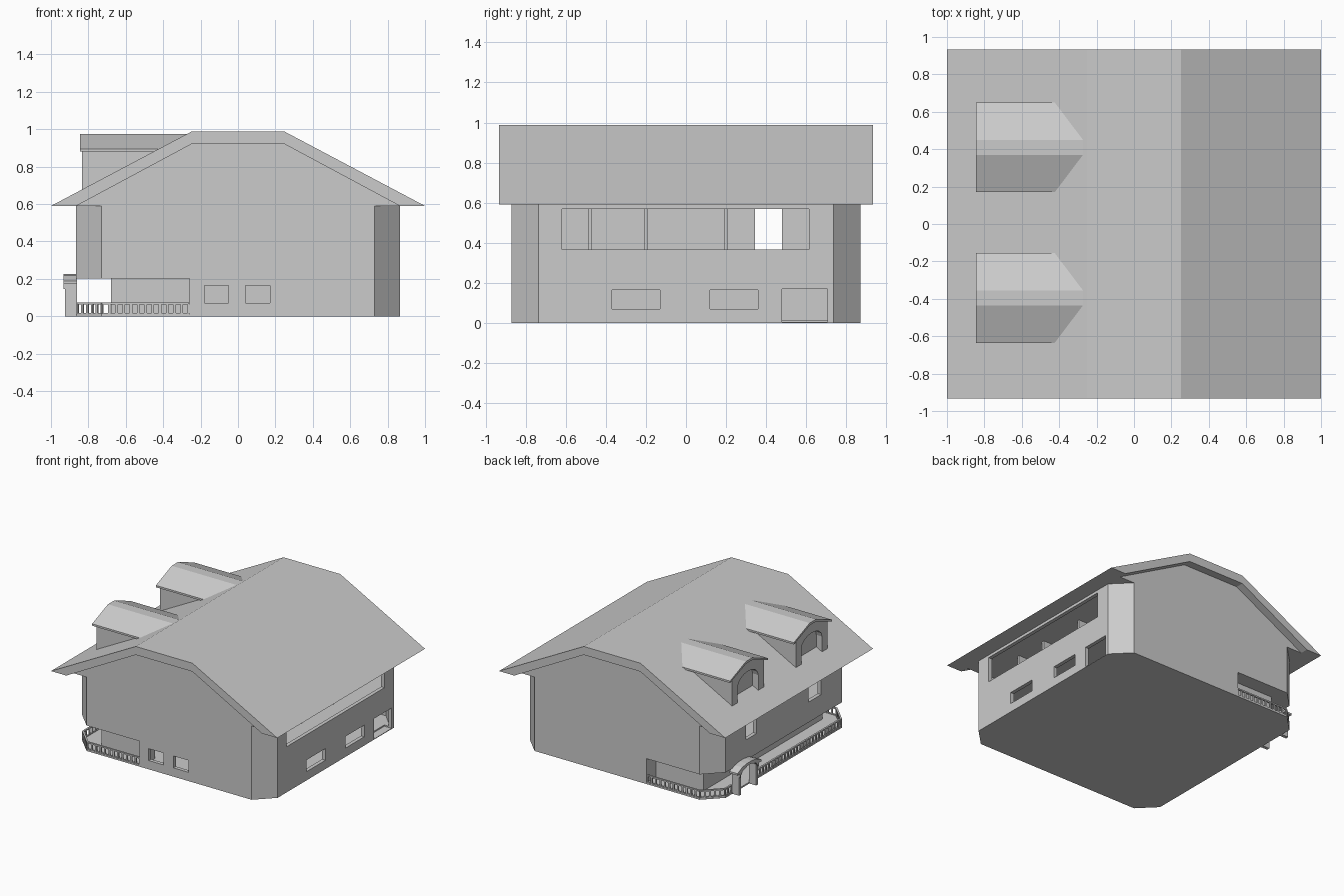
import bpy, bmesh, math
from mathutils import Vector

if "Cube" in bpy.data.objects:
    bpy.data.objects.remove(bpy.data.objects["Cube"])


def prism(name, pts, axis, a, b):
    """Extrude a 2D profile along an axis from a to b."""
    place = {'x': lambda u, v, w: (w, u, v),
             'y': lambda u, v, w: (u, w, v),
             'z': lambda u, v, w: (u, v, w)}[axis]
    bm = bmesh.new()
    lo = [bm.verts.new(place(u, v, a)) for u, v in pts]
    hi = [bm.verts.new(place(u, v, b)) for u, v in pts]
    bm.faces.new(lo)
    bm.faces.new(hi[::-1])
    for i in range(len(pts)):
        j = (i + 1) % len(pts)
        bm.faces.new((lo[i], lo[j], hi[j], hi[i]))
    bmesh.ops.recalc_face_normals(bm, faces=bm.faces)
    me = bpy.data.meshes.new(name)
    bm.to_mesh(me)
    bm.free()
    ob = bpy.data.objects.new(name, me)
    bpy.context.collection.objects.link(ob)
    return ob


def box(name, x0, x1, y0, y1, z0, z1):
    return prism(name, [(x0, y0), (x1, y0), (x1, y1), (x0, y1)], 'z', z0, z1)


def cut(target, cutter):
    """Subtract the cutter, then remove it."""
    mod = target.modifiers.new("cut", 'BOOLEAN')
    mod.operation = 'DIFFERENCE'
    mod.solver = 'EXACT'
    mod.object = cutter
    bpy.context.view_layer.objects.active = target
    bpy.ops.object.modifier_apply(modifier=mod.name)
    bpy.data.objects.remove(cutter)


def mirrored(half):
    """Close a profile by mirroring it across the first coordinate."""
    return half + [(-u, v) for u, v in reversed(half)]


def octagon(x, y, c):
    return [(x - c, -y), (x, c - y), (x, y - c), (x - c, y),
            (c - x, y), (-x, y - c), (-x, c - y), (c - x, -y)]


# house body with chamfered corners
walls = prism("house_walls", octagon(.865, .87, .135), 'z', 0, .59)
side = [(-.23, -.72), (-.23, -.84), (.72, -.84), (.835, -.72)]
lower_room = [(-.65, -.72)] + side + [(x, -y) for x, y in reversed(side)] + [(-.65, .72)]
cut(walls, prism("lower_room", lower_room, 'z', .015, .2))
cut(walls, prism("upper_room", octagon(.835, .84, .125), 'z', .345, .58))

# wrap-around porch recess
porch = [(-.26, -1), (-1, -1), (-1, 1), (-.26, 1),
         (-.26, .75), (-.68, .75), (-.68, -.75), (-.26, -.75)]
cut(walls, prism("porch_recess", porch, 'z', .012, .203))

# right side: window strip, two windows, door
for y0, y1, z0, z1 in [(-.62, .615, .365, .568), (-.37, -.13, .07, .163),
                       (.12, .36, .07, .163), (.48, .705, .005, .168)]:
    cut(walls, box("opening", .8, .9, y0, y1, z0, z1))
# left side: upper windows
for y0, y1 in [(.345, .48), (-.47, -.31)]:
    cut(walls, box("opening", -.9, -.8, y0, y1, .365, .568))
# front windows
for x0, x1 in [(-.18, -.05), (.04, .17)]:
    cut(walls, box("opening", x0, x1, -.9, -.8, .07, .165))

# partitions of the rooms
box("upper_partition_long", .28, .3, -.84, .345, .34, .585)
box("upper_partition_short", .28, .3, .48, .84, .34, .585)
for y in (-.48, -.2, .2):
    box("upper_cross_wall", .3, .7, y - .01, y + .01, .34, .585)
box("lower_partition", .28, .3, -.84, .84, .01, .205)

# gable block and main roof
prism("gable", mirrored([(.865, .59), (.25, .92)]), 'y', -.87, .87)
roof = [(-.865, .59), (-1, .59), (-.25, .987), (.25, .987), (1, .59),
        (.865, .59), (.25, .92), (-.25, .92)]
prism("main_roof", roof, 'y', -.933, .933)

# two dormers on the left slope
for cy in (.41, -.395):
    shift = lambda pts: [(u + cy, v) for u, v in pts]
    prism("dormer_roof", shift([(.24, .88), (.24, .895), (.04, .975), (-.04, .975),
                                (-.24, .895), (-.24, .88), (-.04, .957), (.04, .957)]),
          'x', -.845, -.2)
    wall = prism("dormer_wall", shift(mirrored([(.2, .64), (.2, .897), (.04, .96)])),
                 'x', -.835, -.35)
    arch = [(.13, .62)] + [(.13 * math.cos(math.pi * i / 8),
                            .8 + .08 * math.sin(math.pi * i / 8)) for i in range(9)]
    cut(wall, prism("dormer_window", shift(arch + [(-.13, .62)]), 'x', -.9, -.785))

# entrance portal
py = .53
for s in (-1, 1):
    y0, y1 = sorted((py + s * .095, py + s * .12))
    box("portal_post", -.925, -.86, y0, y1, 0, .17)
outer = [(.15, .175), (.15, .19), (.09, .217), (.03, .226)]
inner = [(.02, .205), (.085, .185), (.115, .145), (.12, .145), (.12, .175)]
prof = outer + [(-u, v) for u, v in reversed(outer)]
prof += [(-u, v) for u, v in reversed(inner)] + inner
prism("portal_canopy", [(u + py, v) for u, v in prof], 'x', -.932, -.86)


# porch railing
def bar(name, p, q, z0, z1, w):
    p, q = Vector(p), Vector(q)
    d = (q - p).normalized()
    n = Vector((-d.y, d.x)) * w / 2
    prism(name, [tuple(v) for v in (p - n, q - n, q + n, p + n)], 'z', z0, z1)


def railing(points):
    for p, q in zip(points, points[1:]):
        bar("railing_top", p, q, .062, .073, .014)
        bar("railing_bottom", p, q, .01, .018, .012)
        a, b = Vector(p), Vector(q)
        d = (b - a).normalized() * .007
        n = max(1, round((b - a).length / .04))
        for i in range(n + 1):
            c = a.lerp(b, i / n)
            bar("railing_picket", c - d, c + d, .015, .065, .008)


railing([(-.262, -.862), (-.727, -.862), (-.857, -.732), (-.857, .41)])
railing([(-.857, .65), (-.857, .732), (-.727, .862), (-.262, .862)])
